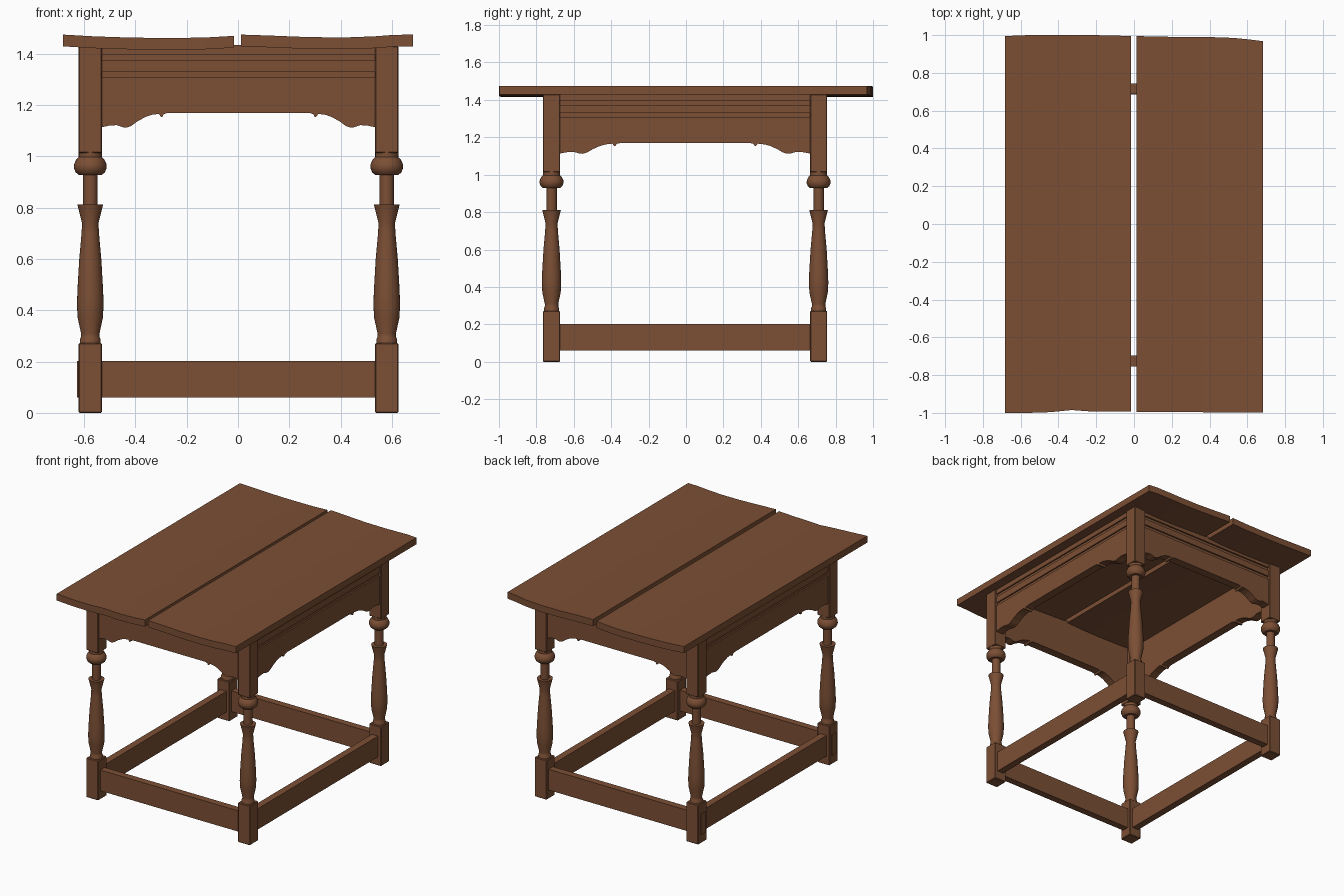
import bpy, bmesh, math
from mathutils import Matrix, Vector

cube = bpy.data.objects.get("Cube")
if cube:
    bpy.data.objects.remove(cube, do_unlink=True)

wood = bpy.data.materials.new("brown_wood")
wood.use_nodes = True
colour = (0.2, 0.078, 0.035, 1)
wood.diffuse_color = colour
wood.node_tree.nodes["Principled BSDF"].inputs["Base Color"].default_value = colour

LEG_X, LEG_Y, HALF = 0.578, 0.714, 0.046
CENTRE = Vector((0.002, -0.005, 0))


def finish(name, bm, smooth=False):
    bmesh.ops.recalc_face_normals(bm, faces=bm.faces)
    mesh = bpy.data.meshes.new(name)
    bm.to_mesh(mesh)
    bm.free()
    mesh.materials.append(wood)
    ob = bpy.data.objects.new(name, mesh)
    bpy.context.collection.objects.link(ob)
    bpy.ops.object.select_all(action='DESELECT')
    ob.select_set(True)
    bpy.context.view_layer.objects.active = ob
    if smooth:
        bpy.ops.object.shade_smooth_by_angle(angle=math.radians(32))
    return ob


def box(name, low, high, bevel=0):
    low, high = Vector(low), Vector(high)
    bm = bmesh.new()
    place = Matrix.Translation((low + high) / 2) @ Matrix.Diagonal((*(high - low), 1))
    bmesh.ops.create_cube(bm, size=1, matrix=place)
    if bevel:
        bmesh.ops.bevel(bm, geom=bm.edges[:], offset=bevel, segments=1, affect='EDGES')
    return finish(name, bm)


# Turned section of a leg: radius, height
turning = [(0.04, 0.265), (0.04, 0.288), (0.036, 0.295), (0.036, 0.31), (0.049, 0.37),
           (0.052, 0.42), (0.05, 0.48), (0.043, 0.6), (0.034, 0.7), (0.032, 0.74),
           (0.05, 0.812), (0.028, 0.812), (0.028, 0.928), (0.045, 0.928), (0.057, 0.938),
           (0.064, 0.955), (0.063, 0.97), (0.055, 0.987), (0.045, 0.997), (0.045, 1.018)]


def turned(name, x, y):
    bm = bmesh.new()
    verts = [bm.verts.new((x + r, y, z)) for r, z in turning]
    edges = [bm.edges.new(pair) for pair in zip(verts, verts[1:])]
    bmesh.ops.spin(bm, geom=verts + edges, cent=(x, y, 0), axis=(0, 0, 1),
                   angle=math.tau, steps=28, use_merge=True)
    return finish(name, bm, smooth=True)


# Legs: square foot, turned middle, square upper block
for sx, side in ((-1, "right"), (1, "left")):
    for sy, end in ((-1, "front"), (1, "back")):
        x, y = CENTRE.x + sx * LEG_X, CENTRE.y + sy * LEG_Y
        tag = f"{end}_{side}_leg"
        box(tag + "_foot", (x - HALF, y - HALF, 0), (x + HALF, y + HALF, 0.272), 0.004)
        turned(tag + "_turning", x, y)
        box(tag + "_block", (x - HALF, y - HALF, 1.014), (x + HALF, y + HALF, 1.43), 0.004)

# Scalloped lower edge of an apron, half span outward: distance, height
scallop = [(0.275, 1.17), (0.292, 1.165), (0.298, 1.153), (0.304, 1.155), (0.31, 1.166),
           (0.34, 1.162), (0.365, 1.153), (0.395, 1.136), (0.418, 1.119), (0.437, 1.112),
           (0.452, 1.114), (0.475, 1.122), (0.505, 1.12), (0.54, 1.112)]


def apron(name, half, offset, turn):
    """Board with a scalloped edge and two carved channels on its outer face."""
    outer, inner = offset + 0.036, offset - 0.022
    stretch = half / scallop[-1][0]
    right = [(d * stretch, z) for d, z in scallop]
    outline = [(-d, z) for d, z in reversed(right)] + right + [(half, 1.435), (-half, 1.435)]
    bm = bmesh.new()
    face = bm.faces.new([bm.verts.new((a, -outer, z)) for a, z in outline])
    grown = bmesh.ops.extrude_face_region(bm, geom=[face])["geom"]
    bmesh.ops.translate(bm, verts=[v for v in grown if isinstance(v, bmesh.types.BMVert)],
                        vec=(0, outer - inner, 0))
    board = finish(name, bm)
    for low, high in ((1.308, 1.33), (1.374, 1.396)):
        cutter = box("channel_cutter", (-half - 0.1, -outer - 0.05, low),
                     (half + 0.1, -outer + 0.01, high))
        cutter.hide_render = True
        cut = board.modifiers.new("channel", 'BOOLEAN')
        cut.operation, cut.solver, cut.object = 'DIFFERENCE', 'EXACT', cutter
        bpy.context.view_layer.objects.active = board
        bpy.ops.object.modifier_apply(modifier=cut.name)
        bpy.data.objects.remove(cutter, do_unlink=True)
    board.data.transform(Matrix.Translation(CENTRE) @ Matrix.Rotation(turn, 4, 'Z'))


# Aprons on all four sides
for i, side in enumerate(("front", "left", "back", "right")):
    lengthwise = i % 2 == 1
    half = (LEG_Y if lengthwise else LEG_X) - HALF + 0.008
    apron(side + "_apron", half, LEG_X if lengthwise else LEG_Y, i * math.pi / 2)

# Stretchers; the end ones pass through the right legs
T, LOW, HIGH = 0.024, 0.06, 0.203
for s, end in ((-1, "front"), (1, "back")):
    y = CENTRE.y + s * LEG_Y
    box(end + "_stretcher", (-0.627, y - T, LOW), (LEG_X, y + T, HIGH))
for s, side in ((-1, "right"), (1, "left")):
    x = CENTRE.x + s * LEG_X
    box(side + "_stretcher", (x - T, CENTRE.y - LEG_Y, LOW), (x + T, CENTRE.y + LEG_Y, HIGH))


def plank(name, sections, thick=0.046):
    """Warped board through sections of x, top height, front y, back y."""
    bm = bmesh.new()
    rings = [[bm.verts.new(p) for p in ((x, f, z), (x, b, z), (x, b, z - thick), (x, f, z - thick))]
             for x, z, f, b in sections]
    for one, two in zip(rings, rings[1:]):
        for k in range(4):
            n = (k + 1) % 4
            bm.faces.new((one[k], one[n], two[n], two[k]))
    bm.faces.new(rings[0])
    bm.faces.new(rings[-1])
    return finish(name, bm, smooth=True)


# Two slightly warped top boards with a gap between them
plank("right_top_board", [(-0.682, 1.475, -1, 0.995), (-0.56, 1.468, -1, 1),
                          (-0.44, 1.464, -0.996, 1), (-0.33, 1.462, -0.985, 1),
                          (-0.22, 1.462, -0.993, 1), (-0.12, 1.464, -0.993, 0.998),
                          (-0.015, 1.47, -0.992, 0.995)])
plank("left_top_board", [(0.012, 1.475, -0.995, 0.995), (0.13, 1.471, -0.995, 0.992),
                         (0.28, 1.465, -0.996, 0.99), (0.42, 1.464, -0.997, 0.989),
                         (0.53, 1.468, -0.998, 0.985), (0.61, 1.474, -0.998, 0.977),
                         (0.682, 1.475, -0.998, 0.968)])
